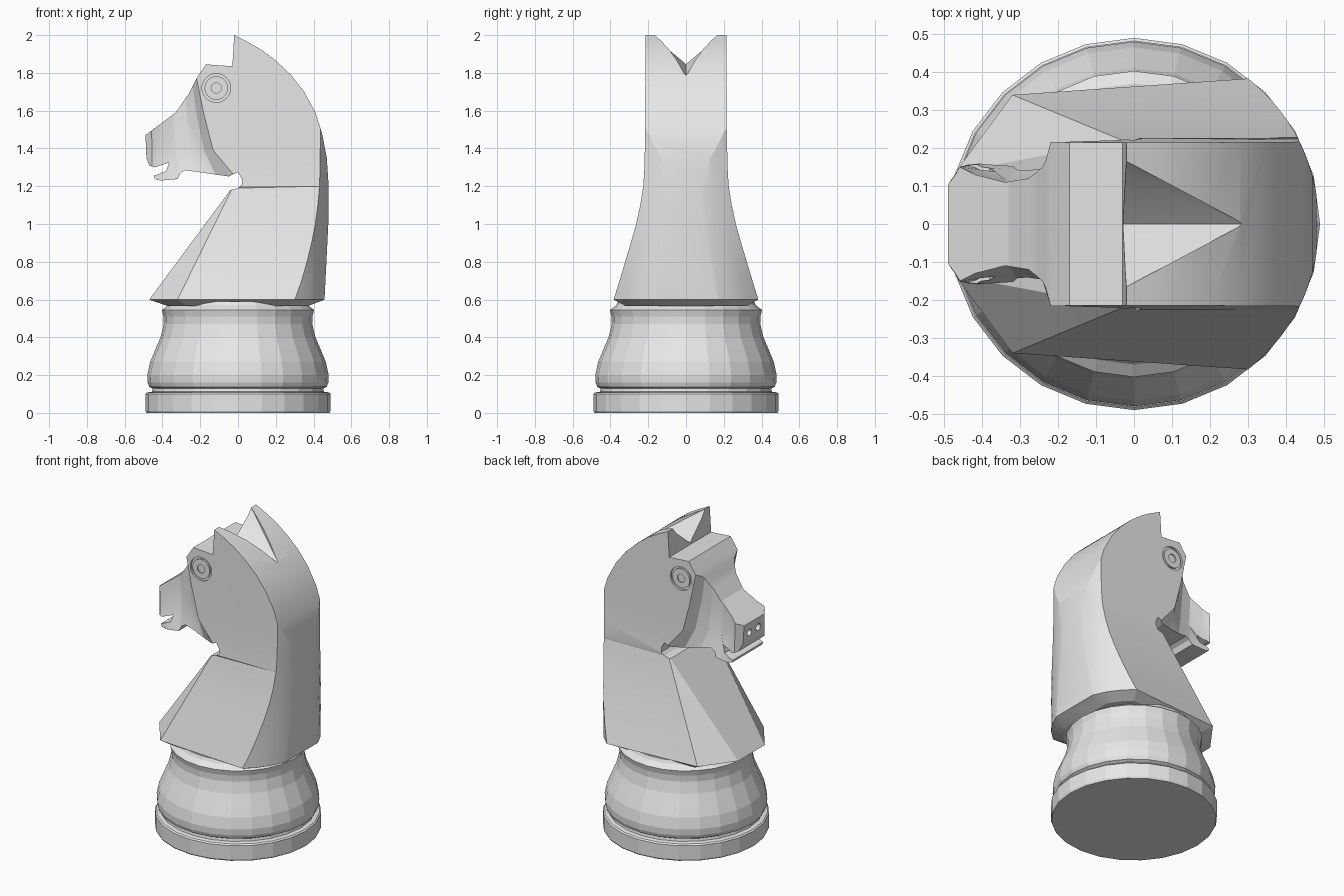
import bpy, bmesh, math
from mathutils import Vector, Matrix

cube = bpy.data.objects.get("Cube")
if cube:
    bpy.data.objects.remove(cube, do_unlink=True)

grey = bpy.data.materials.new("plain_grey")
grey.use_nodes = True
grey.diffuse_color = (0.8, 0.8, 0.8, 1)
grey.node_tree.nodes["Principled BSDF"].inputs["Base Color"].default_value = (0.8, 0.8, 0.8, 1)


def finish(name, bm):
    bmesh.ops.recalc_face_normals(bm, faces=bm.faces)
    mesh = bpy.data.meshes.new(name)
    bm.to_mesh(mesh)
    bm.free()
    ob = bpy.data.objects.new(name, mesh)
    ob.data.materials.append(grey)
    bpy.context.collection.objects.link(ob)
    return ob


def loft(name, rings):
    """Skin a stack of equal-length rings and cap both ends."""
    bm = bmesh.new()
    rows = [[bm.verts.new(p) for p in ring] for ring in rings]
    n = len(rows[0])
    for a, b in zip(rows, rows[1:]):
        for i in range(n):
            j = (i + 1) % n
            bm.faces.new((a[i], a[j], b[j], b[i]))
    bm.faces.new(rows[0])
    bm.faces.new(rows[-1])
    return finish(name, bm)


def hull(name, points):
    bm = bmesh.new()
    for p in points:
        bm.verts.new(p)
    bmesh.ops.convex_hull(bm, input=bm.verts)
    return finish(name, bm)


def cylinder(name, radius, depth, centre, axis):
    bm = bmesh.new()
    turn = Vector((0, 0, 1)).rotation_difference(Vector(axis)).to_matrix().to_4x4()
    bmesh.ops.create_cone(bm, cap_ends=True, segments=24, radius1=radius, radius2=radius,
                          depth=depth, matrix=Matrix.Translation(centre) @ turn)
    return finish(name, bm)


def cut(ob, tool, operation="DIFFERENCE"):
    """Apply a boolean and discard the cutter."""
    tool.hide_render = True
    mod = ob.modifiers.new("cut", "BOOLEAN")
    mod.object, mod.operation, mod.solver = tool, operation, "EXACT"
    bpy.context.view_layer.objects.active = ob
    bpy.ops.object.modifier_apply(modifier=mod.name)
    bpy.data.objects.remove(tool, do_unlink=True)


# Turned base
base_profile = [(0.485, 0), (0.49, 0.01), (0.49, 0.1), (0.482, 0.108), (0.455, 0.112),
                (0.452, 0.128), (0.47, 0.138), (0.478, 0.16), (0.48, 0.2), (0.465, 0.27),
                (0.44, 0.33), (0.41, 0.4), (0.393, 0.47), (0.394, 0.51), (0.403, 0.545),
                (0.37, 0.57), (0.36, 0.59)]
SIDES = 24
loft("turned_base", [[(r * math.cos(math.tau * i / SIDES), r * math.sin(math.tau * i / SIDES), z)
                      for i in range(SIDES)] for r, z in base_profile])

# Horse silhouette, seen from the side
silhouette = [
    (-0.37, 0.565), (-0.47, 0.6), (-0.04, 1.18), (0, 1.19), (0.02, 1.21), (0.02, 1.24),
    (0, 1.275), (-0.05, 1.252), (-0.28, 1.285), (-0.305, 1.27), (-0.32, 1.238), (-0.41, 1.23),
    (-0.44, 1.238), (-0.445, 1.255), (-0.38, 1.28), (-0.365, 1.325), (-0.44, 1.3),
    (-0.47, 1.31), (-0.485, 1.35), (-0.49, 1.47), (-0.41, 1.53), (-0.33, 1.59), (-0.26, 1.69),
    (-0.22, 1.77), (-0.17, 1.845), (-0.03, 1.835), (-0.02, 2.0), (0.05, 1.965), (0.12, 1.925),
    (0.2, 1.865), (0.28, 1.79), (0.35, 1.7), (0.41, 1.59), (0.445, 1.48), (0.47, 1.35),
    (0.48, 1.2), (0.478, 1.0), (0.458, 0.6), (0.37, 0.565)]
horse = loft("horse_head_and_neck", [[(x, y, z) for x, z in silhouette] for y in (-0.6, 0.6)])


# Plan sections: bevelled chest, flared sides, round back
def section(z, front, corner, side, radius=0.487, steps=5):
    start = math.asin(side / radius)
    half = [front, corner]
    half += [(radius * math.cos(start * (1 - k / steps)), radius * math.sin(start * (1 - k / steps)))
             for k in range(steps + 1)]
    half[-1] = (radius, 0)
    return [(x, y, z) for x, y in half] + [(x, -y, z) for x, y in reversed(half[:-1])]


sections = [section(0.55, (-0.36, 0.1), (-0.25, 0.27), 0.29, 0.385)]
for z, side in ((0.6, 0.383), (0.7, 0.352), (0.8, 0.322), (0.9, 0.292), (1.0, 0.264),
                (1.1, 0.242), (1.19, 0.228)):
    t = (z - 0.6) / 0.59
    sections.append(section(z, (-0.475 + 0.44 * t, 0.13 + 0.085 * t),
                            (-0.32 + 0.29 * t, 0.34 - 0.12 * t), side))
for z, side in ((1.2, 0.226), (1.3, 0.22), (1.45, 0.217), (2.1, 0.214)):
    sections.append(section(z, (-0.6, side), (-0.3, side), side))
cut(horse, loft("plan_envelope", sections), "INTERSECT")

# Hollowed cheeks that narrow the muzzle
cheek_rings = [
    (1.22, [(0.01, 0.222), (-0.1, 0.19), (-0.2, 0.165), (-0.3, 0.155), (-0.4, 0.16), (-0.455, 0.155)]),
    (1.39, [(-0.13, 0.219), (-0.18, 0.16), (-0.25, 0.125), (-0.33, 0.11), (-0.41, 0.128), (-0.455, 0.15)]),
    (1.58, [(-0.18, 0.217), (-0.22, 0.155), (-0.27, 0.12), (-0.34, 0.11), (-0.42, 0.13), (-0.46, 0.15)]),
    (1.8, [(-0.225, 0.216), (-0.25, 0.15), (-0.29, 0.12), (-0.35, 0.112), (-0.42, 0.13), (-0.46, 0.15)])]
for s in (-1, 1):
    rings = [[(x, s * y, z) for x, y in pts + [(-0.5, 0.09), (-0.6, 0.09), (-0.6, 0.4), (pts[0][0], 0.4)]]
             for z, pts in cheek_rings]
    cut(horse, loft("cheek_cutter", rings))

# Notch between the ears
notch = [(0.29, 0, 1.785), (0.29, 0, 2.2)]
for x in (-0.1, -0.02):
    notch += [(x, 0, 1.86)] + [(x, s * 0.165, z) for s in (-1, 1) for z in (2.0, 2.2)]
cut(horse, hull("ear_notch_cutter", notch))

# Eye sockets and nostrils
for s in (-1, 1):
    cut(horse, cylinder("socket_cutter", 0.076, 0.1, (-0.115, s * 0.254, 1.72), (0, 1, 0)))
    cut(horse, cylinder("nostril_cutter", 0.022, 0.06, (-0.49, s * 0.045, 1.405), (1, 0, 0)))

# Eyes with sunken pupils
for s, side_name in ((-1, "right"), (1, "left")):
    eye = cylinder(side_name + "_eye", 0.062, 0.03, (-0.115, s * 0.2, 1.72), (0, 1, 0))
    cut(eye, cylinder("pupil_cutter", 0.027, 0.02, (-0.115, s * 0.217, 1.72), (0, 1, 0)))

# Soft shading on the carved horse, crisp at its edges
bpy.ops.object.select_all(action="DESELECT")
horse.select_set(True)
bpy.context.view_layer.objects.active = horse
bpy.ops.object.shade_smooth_by_angle(angle=math.radians(15))
